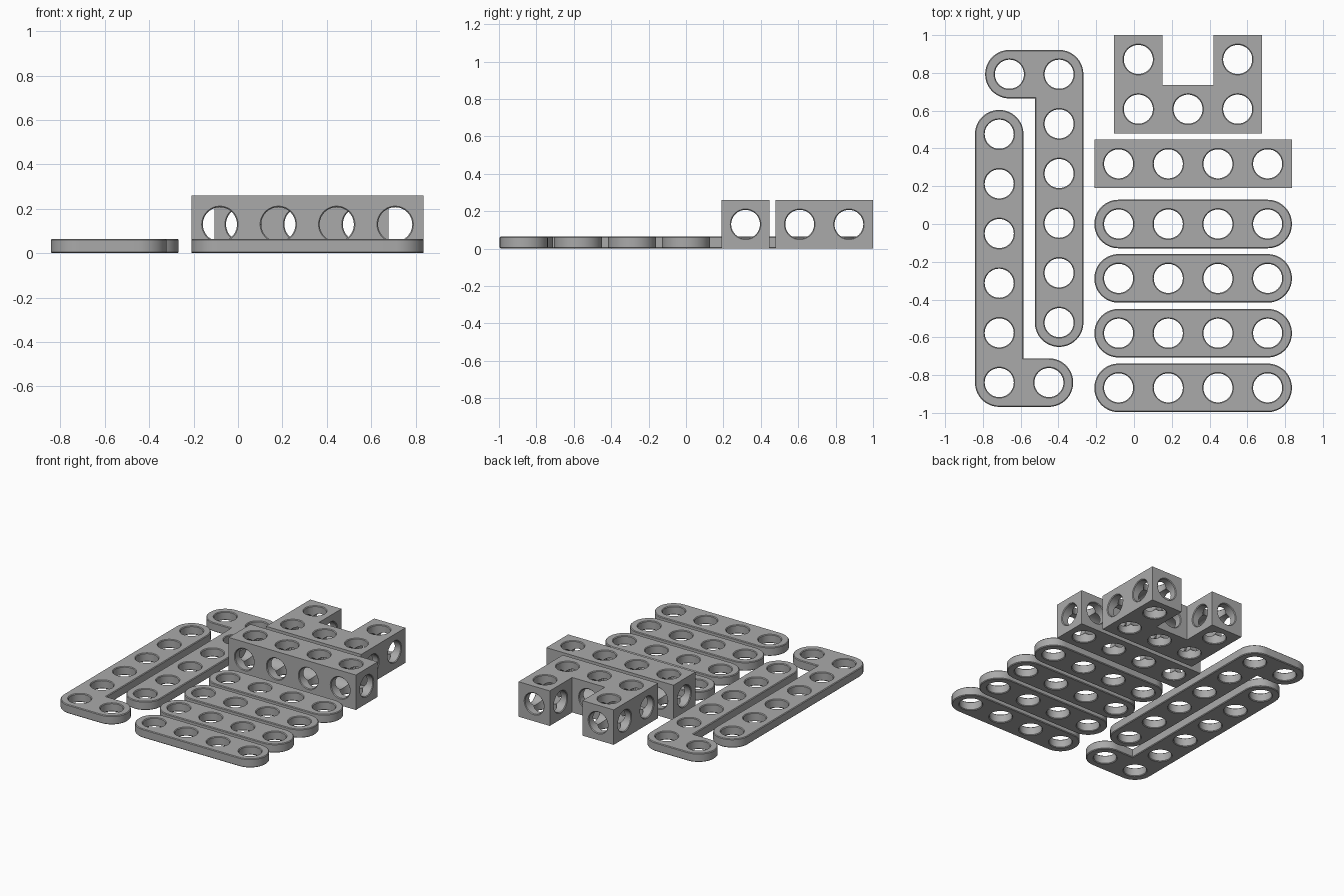
import bpy, bmesh, math
from mathutils import Matrix, Vector

if "Cube" in bpy.data.objects:
    bpy.data.objects.remove(bpy.data.objects["Cube"])

P = 0.263        # hole pitch
R = 0.1285       # half width of every bar
HOLE = 0.077     # hole radius
THIN, TALL = 0.065, 0.26
C = 0.005        # small chamfer

grey = bpy.data.materials.new("plain grey")
grey.diffuse_color = (0.4, 0.4, 0.4, 1)
grey.use_nodes = True
grey.node_tree.nodes["Principled BSDF"].inputs["Base Color"].default_value = grey.diffuse_color


def arc(cx, cy, a0, a1, n=16):
    """Points on a bar end or corner, angles in degrees."""
    return [(cx + R * math.cos(math.radians(a0 + (a1 - a0) * i / n)),
             cy + R * math.sin(math.radians(a0 + (a1 - a0) * i / n))) for i in range(n + 1)]


def add_object(name, bm):
    mesh = bpy.data.meshes.new(name)
    bm.to_mesh(mesh)
    bm.free()
    obj = bpy.data.objects.new(name, mesh)
    bpy.context.collection.objects.link(obj)
    mesh.materials.append(grey)
    return obj


def prism(name, outline, height, chamfer=0):
    """Extruded outline with optional chamfered top and bottom rims."""
    bm = bmesh.new()
    face = bm.faces.new([bm.verts.new((x, y, 0)) for x, y in outline])
    top = bmesh.ops.extrude_face_region(bm, geom=[face])["geom"]
    bmesh.ops.translate(bm, vec=(0, 0, height),
                        verts=[g for g in top if isinstance(g, bmesh.types.BMVert)])
    bmesh.ops.recalc_face_normals(bm, faces=bm.faces)
    if chamfer:
        rims = [e for e in bm.edges if abs(e.verts[0].co.z - e.verts[1].co.z) < 1e-5]
        bmesh.ops.bevel(bm, geom=rims, offset=chamfer, segments=1, affect='EDGES')
    return add_object(name, bm)


def cutter(start, axis, length):
    """Round drill with slightly flared mouths, along an axis."""
    bm = bmesh.new()
    profile = [(HOLE + 2 * C, -C), (HOLE, C), (HOLE, length - C), (HOLE + 2 * C, length + C)]
    n = 48
    rings = [[bm.verts.new((r * math.cos(2 * math.pi * i / n), r * math.sin(2 * math.pi * i / n), z))
              for i in range(n)] for r, z in profile]
    for a, b in zip(rings, rings[1:]):
        for i in range(n):
            bm.faces.new((a[i], a[(i + 1) % n], b[(i + 1) % n], b[i]))
    bm.faces.new(rings[0][::-1])
    bm.faces.new(rings[-1])
    turn = Vector((0, 0, 1)).rotation_difference(Vector(axis)).to_matrix().to_4x4()
    bm.transform(Matrix.Translation(start) @ turn)
    return add_object("drill", bm)


def drill(obj, holes):
    """Cut each (start, axis, length) hole, then smooth the round walls."""
    bpy.context.view_layer.objects.active = obj
    for hole in holes:
        tool = cutter(*hole)
        mod = obj.modifiers.new("hole", 'BOOLEAN')
        mod.operation, mod.solver, mod.object = 'DIFFERENCE', 'EXACT', tool
        bpy.ops.object.modifier_apply(modifier=mod.name)
        bpy.data.objects.remove(tool)
    bpy.ops.object.select_all(action='DESELECT')
    obj.select_set(True)
    bpy.ops.object.shade_smooth_by_angle(angle=math.radians(30))


def down(points, height):
    return [((x, y, 0), (0, 0, 1), height) for x, y in points]


# Four straight flat links
X0 = -0.0815
for k, y in enumerate((0.0, -0.288, -0.578, -0.8675)):
    link = prism(f"flat_link_{k + 1}",
                 arc(X0, y, 90, 270, 32) + arc(X0 + 3 * P, y, -90, 90, 32), THIN, C)
    drill(link, down([(X0 + i * P, y) for i in range(4)], THIN))

# Two L-shaped links, the second turned half way round
for name, cx, cy, s in (("l_link_left", -0.7135, -0.8395, 1), ("l_link_right", -0.3965, 0.793, -1)):
    shape = (arc(0, 0, 180, 270) + arc(P, 0, -90, 90, 32) + [(R, R)]
             + arc(0, 5 * P, 0, 180, 32))
    spots = [(0, i * P) for i in range(6)] + [(P, 0)]
    link = prism(name, [(cx + s * x, cy + s * y) for x, y in shape], THIN, C)
    drill(link, down([(cx + s * x, cy + s * y) for x, y in spots], THIN))

# Straight square beam, drilled along all three axes
yb, xa, xb = 0.3185, X0 - R, X0 + 3 * P + R
beam = prism("square_beam", [(xa, yb - R), (xb, yb - R), (xb, yb + R), (xa, yb + R)], TALL)
spots = [(X0 + i * P, yb) for i in range(4)]
drill(beam, down(spots, TALL)
      + [((x, yb - R, TALL / 2), (0, 1, 0), 2 * R) for x, y in spots]
      + [((xa, yb, TALL / 2), (1, 0, 0), xb - xa)])

# U-shaped block, drilled along all three axes
ux, uy = 0.023, 0.608
l, r, f, b = ux - R, ux + 2 * P + R, uy - R, uy + P + R
il, ir, ib = ux + R, ux + 2 * P - R, uy + R
block = prism("u_block", [(l, f), (r, f), (r, b), (ir, b), (ir, ib), (il, ib), (il, b), (l, b)], TALL)
spots = [(ux, uy), (ux + P, uy), (ux + 2 * P, uy), (ux, uy + P), (ux + 2 * P, uy + P)]
drill(block, down(spots, TALL)
      + [((ux + i * P, f, TALL / 2), (0, 1, 0), 2 * R if i == 1 else b - f) for i in range(3)]
      + [((l, uy, TALL / 2), (1, 0, 0), r - l),
         ((l, uy + P, TALL / 2), (1, 0, 0), 2 * R),
         ((ir, uy + P, TALL / 2), (1, 0, 0), 2 * R)])
